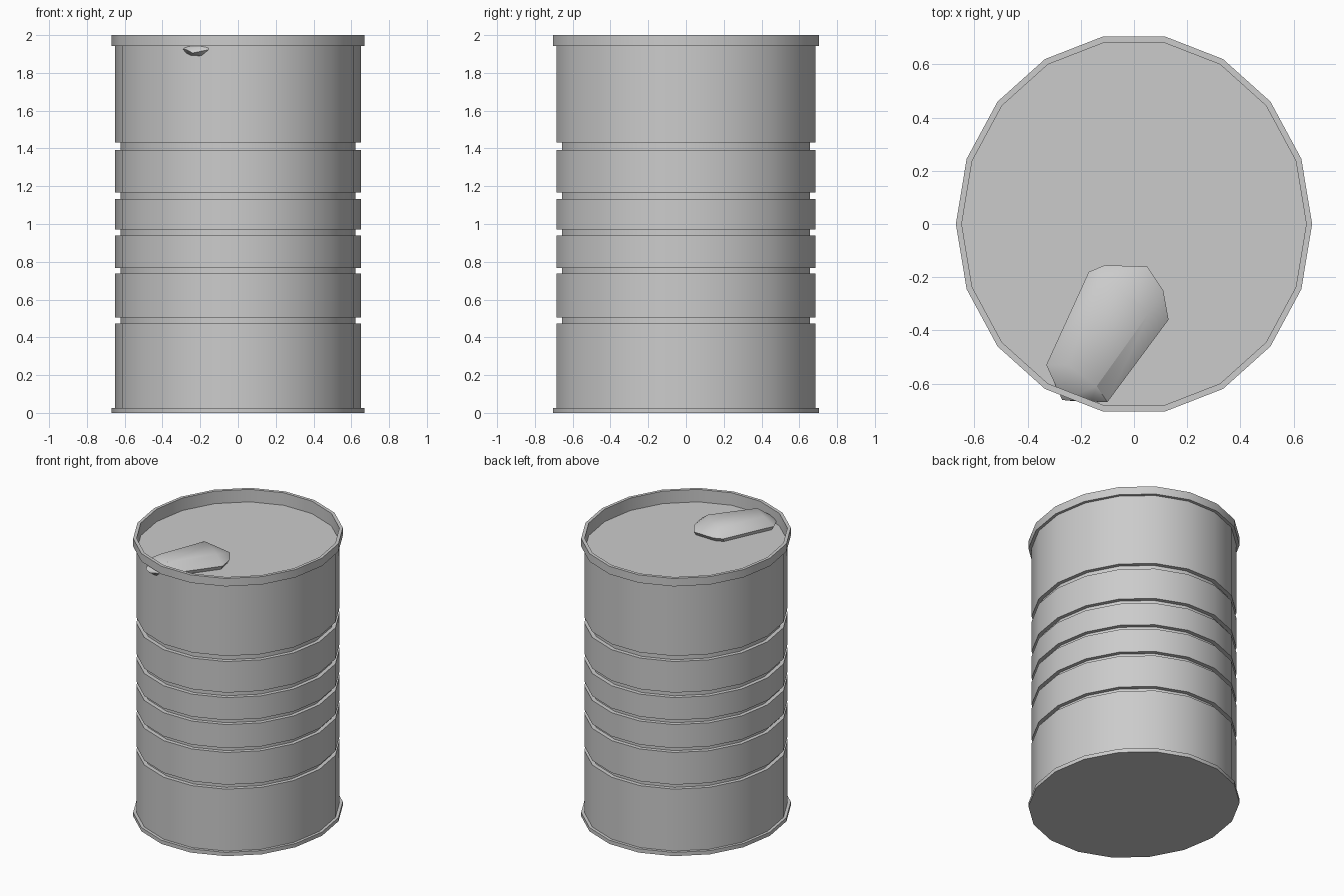
import bpy, bmesh
from math import cos, sin, radians, tau

if "Cube" in bpy.data.objects:
    bpy.data.objects.remove(bpy.data.objects["Cube"])

SIDES, RY = 18, 1.069          # slightly oval, 18-sided barrel
BODY, GROOVE, RIM = 0.65, 0.623, 0.67
LID_Z = 1.91


def finish(name, bm):
    bmesh.ops.recalc_face_normals(bm, faces=bm.faces[:])
    me = bpy.data.meshes.new(name)
    bm.to_mesh(me)
    bm.free()
    ob = bpy.data.objects.new(name, me)
    bpy.context.collection.objects.link(ob)
    bpy.ops.object.select_all(action='DESELECT')
    ob.select_set(True)
    bpy.context.view_layer.objects.active = ob
    bpy.ops.object.shade_smooth_by_angle(angle=radians(35))
    return ob


# Barrel profile: bottom rim, grooved wall, top rim, recessed lid
profile = [(RIM, 0), (RIM, 0.027), (BODY, 0.027)]
for z0, z1 in [(0.473, 0.505), (0.737, 0.768), (0.938, 0.97),
               (1.132, 1.168), (1.392, 1.432)]:
    profile += [(BODY, z0), (GROOVE, z0), (GROOVE, z1), (BODY, z1)]
profile += [(BODY, 1.943), (RIM, 1.943), (RIM, 2.0), (0.648, 2.0), (0.648, LID_Z)]

bm = bmesh.new()
rings = [[bm.verts.new((r * cos(tau * i / SIDES), r * RY * sin(tau * i / SIDES), z))
          for i in range(SIDES)] for r, z in profile]
for a, b in zip(rings, rings[1:]):
    for i in range(SIDES):
        j = (i + 1) % SIDES
        bm.faces.new((a[i], a[j], b[j], b[i]))
bm.faces.new(rings[0])
bm.faces.new(rings[-1])
finish("barrel", bm)

# Faceted lump lying on the lid, its outer tip poking through the wall
outline = [(-0.33, -0.53), (-0.17, -0.18), (-0.11, -0.155), (0.05, -0.16),
           (0.11, -0.25), (0.13, -0.36), (-0.10, -0.67), (-0.16, -0.665),
           (-0.29, -0.60)]
crest = [(-0.25, -0.53), (-0.12, -0.21), (-0.01, -0.27), (0.06, -0.33), (-0.14, -0.61)]
pts = [(x, y, 1.935) for x, y in outline]
pts += [(x, y, 1.985 if i in (0, 4) else 1.99) for i, (x, y) in enumerate(crest)]
pts += [(-0.1 + (x + 0.1) * 0.85, -0.42 + (y + 0.42) * 0.85, 1.87) for x, y in outline]
pts += [(-0.27, -0.662, 1.922), (-0.24, -0.665, 1.905)]
bm = bmesh.new()
for p in pts:
    bm.verts.new(p)
res = bmesh.ops.convex_hull(bm, input=bm.verts[:])
loose = [v for v in bm.verts if not v.link_faces]
bmesh.ops.delete(bm, geom=loose, context='VERTS')
finish("lid_lump", bm)
